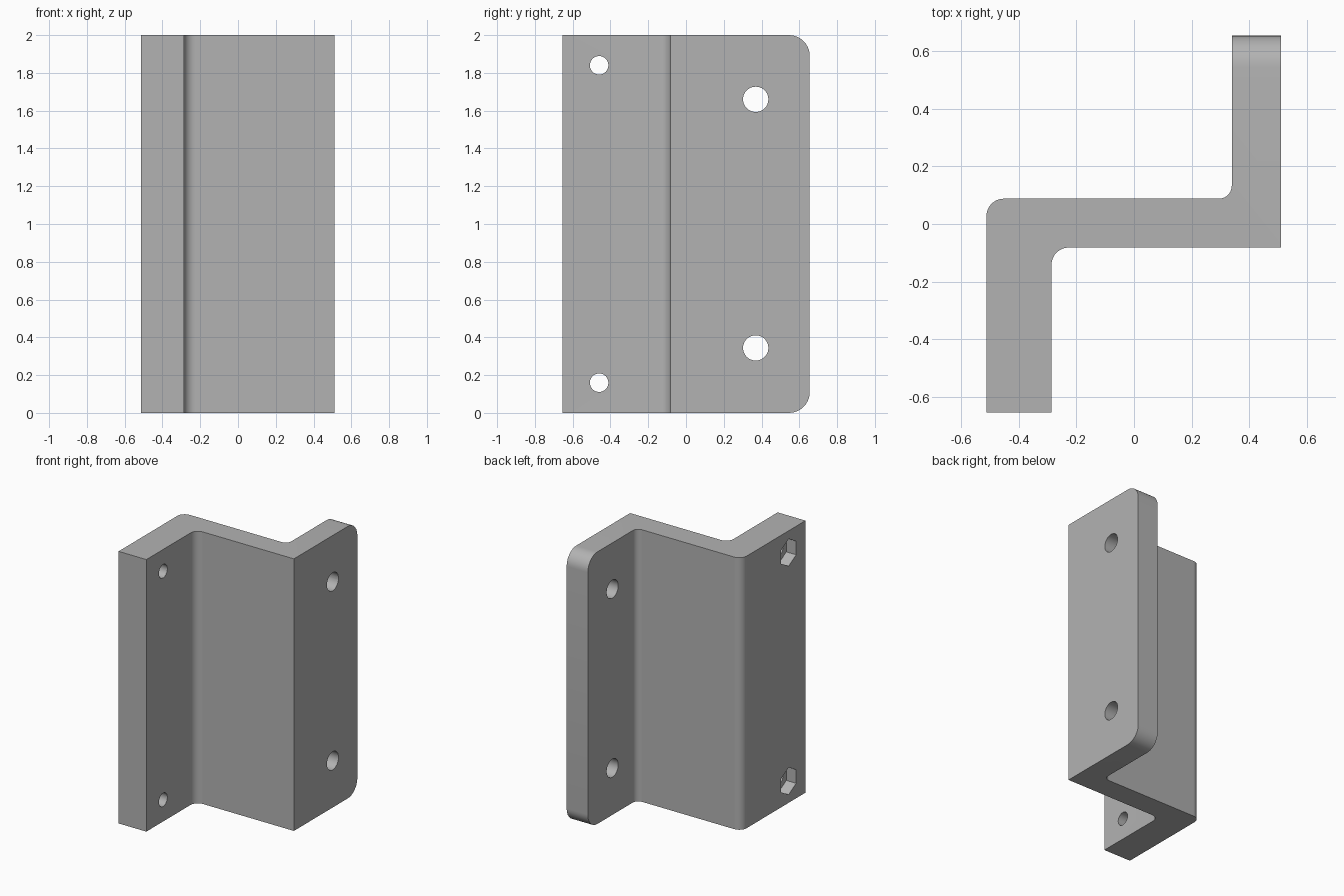
import bpy, bmesh
from math import sin, cos, tau
from mathutils import Vector

if "Cube" in bpy.data.objects:
    bpy.data.objects.remove(bpy.data.objects["Cube"], do_unlink=True)

grey = bpy.data.materials.new("mid grey")
grey.use_nodes = True
colour = (0.45, 0.45, 0.45, 1)
grey.diffuse_color = colour
grey.node_tree.nodes["Principled BSDF"].inputs["Base Color"].default_value = colour


def prism(name, points, direction, rounds=()):
    """Extrude a polygon; rounds lists (edge midpoint, radius) to fillet."""
    bm = bmesh.new()
    face = bm.faces.new([bm.verts.new(p) for p in points])
    ext = bmesh.ops.extrude_face_region(bm, geom=[face])
    moved = [v for v in ext["geom"] if isinstance(v, bmesh.types.BMVert)]
    bmesh.ops.translate(bm, verts=moved, vec=direction)
    bmesh.ops.recalc_face_normals(bm, faces=bm.faces[:])
    for middle, radius in rounds:
        edge = min(bm.edges, key=lambda e: (
            (e.verts[0].co + e.verts[1].co) / 2 - Vector(middle)).length)
        bmesh.ops.bevel(bm, geom=[edge], offset=radius, segments=10,
                        profile=0.5, affect='EDGES')
    mesh = bpy.data.meshes.new(name)
    bm.to_mesh(mesh)
    bm.free()
    mesh.materials.append(grey)
    obj = bpy.data.objects.new(name, mesh)
    bpy.context.collection.objects.link(obj)
    return obj


# Z-shaped bracket with filleted bends and rounded back flange corners
left, right, web_back, web_front = -0.513, 0.512, 0.088, -0.082
inner_l, inner_r, end, height = -0.287, 0.34, 0.655, 2.0
outline = [(left, -end), (inner_l, -end), (inner_l, web_front), (right, web_front),
           (right, end), (inner_r, end), (inner_r, web_back), (left, web_back)]
flange_mid = (inner_r + right) / 2
bracket = prism("z_bracket", [(x, y, 0) for x, y in outline], (0, 0, height), [
    ((left, web_back, 1), 0.06),
    ((inner_l, web_front, 1), 0.06),
    ((inner_r, web_back, 1), 0.045),
    ((flange_mid, end, 0), 0.11),
    ((flange_mid, end, height), 0.11)])


def cut(x, length, y, z, radius, sides):
    """Cut a hole along x with the given number of sides."""
    ring = [(x, y + radius * sin(tau * i / sides), z + radius * cos(tau * i / sides))
            for i in range(sides)]
    cutter = prism("hole_cutter", ring, (length, 0, 0))
    cutter.hide_render = True
    mod = bracket.modifiers.new("hole", 'BOOLEAN')
    mod.operation, mod.solver, mod.object = 'DIFFERENCE', 'EXACT', cutter
    bpy.ops.object.modifier_apply(modifier=mod.name)
    bpy.data.objects.remove(cutter, do_unlink=True)


bpy.context.view_layer.objects.active = bracket
bracket.select_set(True)

# Front flange: small bolt holes with hexagonal nut pockets on the outside
for z in (0.16, 1.84):
    cut(left - 0.1, 0.5, -0.46, z, 0.049, 32)
    cut(left - 0.1, 0.18, -0.46, z, 0.1, 6)

# Back flange: larger bolt holes
for z in (0.344, 1.66):
    cut(inner_r - 0.1, 0.4, 0.369, z, 0.067, 40)

bpy.ops.object.shade_smooth_by_angle()
